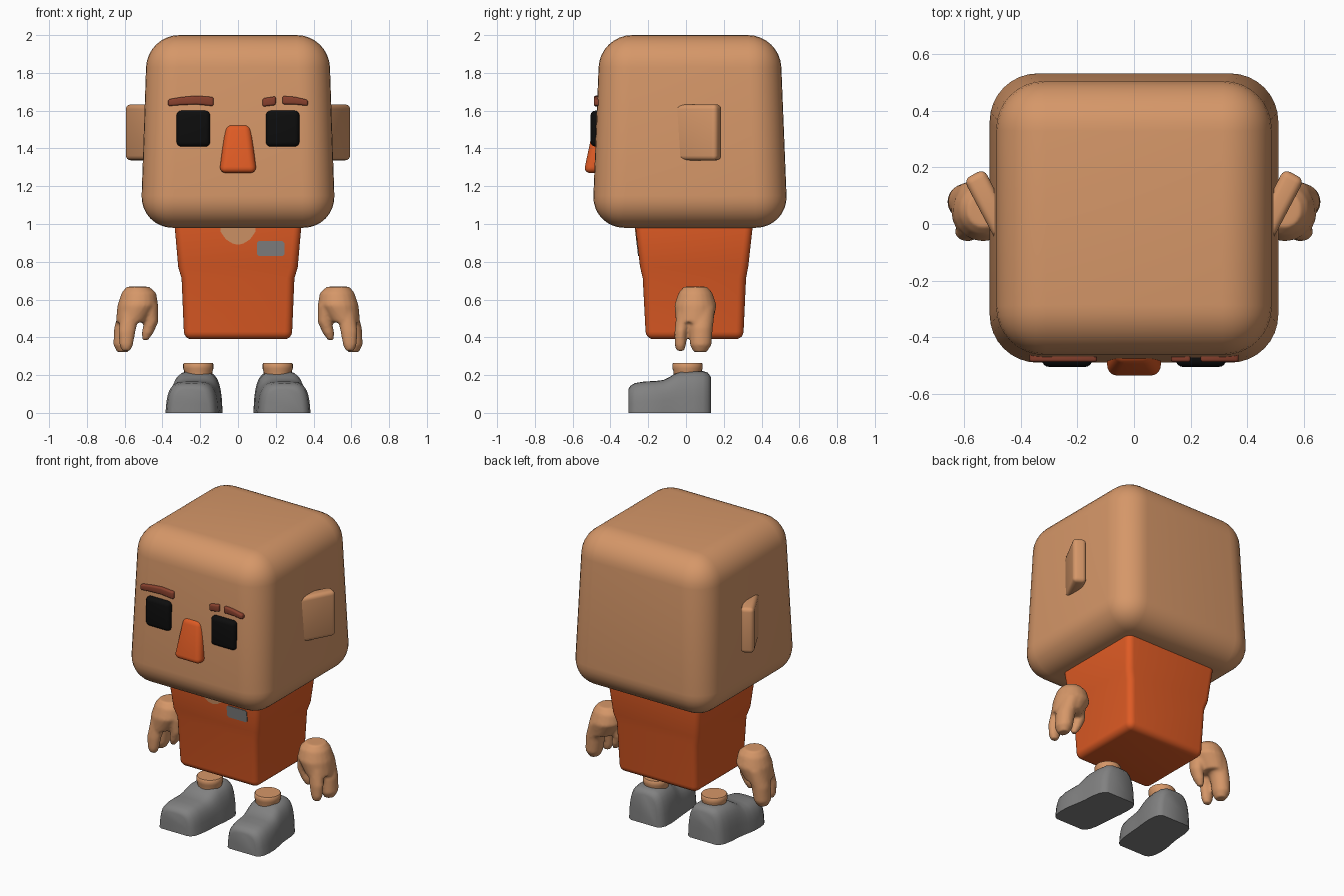
import bpy, bmesh, math


def material(name, rgb):
    m = bpy.data.materials.new(name)
    m.diffuse_color = (*rgb, 1)
    return m


SKIN = material("skin", (0.67, 0.31, 0.14))
ORANGE = material("orange", (0.74, 0.105, 0.018))
GREY = material("grey", (0.22, 0.22, 0.22))
BLACK = material("black", (0.004, 0.004, 0.004))
BROWN = material("brow_brown", (0.25, 0.053, 0.027))


def add_loft(bm, rings):
    """Skin a list of equal-length point rings and cap both ends."""
    loops = [[bm.verts.new(p) for p in r] for r in rings]
    n = len(loops[0])
    for a, b in zip(loops, loops[1:]):
        for i in range(n):
            j = (i + 1) % n
            bm.faces.new((a[i], a[j], b[j], b[i]))
    bm.faces.new(loops[0][::-1])
    bm.faces.new(loops[-1])


def build(name, lofts, mat, bevel=0, segments=5, angle=40):
    """Make one object from lofts, rounding its hard edges."""
    bm = bmesh.new()
    for rings in lofts:
        add_loft(bm, rings)
    bmesh.ops.recalc_face_normals(bm, faces=bm.faces)
    if bevel:
        hard = [e for e in bm.edges if e.calc_face_angle(0) > 0.6]
        bmesh.ops.bevel(bm, geom=hard, offset=bevel, segments=segments,
                        profile=0.5, affect='EDGES', clamp_overlap=True)
    me = bpy.data.meshes.new(name)
    bm.to_mesh(me)
    bm.free()
    me.materials.append(mat)
    ob = bpy.data.objects.new(name, me)
    bpy.context.collection.objects.link(ob)
    bpy.ops.object.select_all(action='DESELECT')
    ob.select_set(True)
    bpy.context.view_layer.objects.active = ob
    bpy.ops.object.shade_smooth_by_angle(angle=math.radians(angle))
    return ob


def rect(z, x0, x1, y0, y1):
    return [(x0, y0, z), (x1, y0, z), (x1, y1, z), (x0, y1, z)]


def ellipse(cx, cy, z, rx, ry, n=20):
    return [(cx + rx * math.cos(2 * math.pi * i / n),
             cy + ry * math.sin(2 * math.pi * i / n), z) for i in range(n)]


def flip(rings, s):
    return [[(s * x, y, z) for x, y, z in r] for r in rings]


# Head: tapered, heavily rounded box
build("head", [[rect(0.98, -0.516, 0.516, -0.497, 0.539),
                rect(2.0, -0.481, 0.481, -0.456, 0.498)]], SKIN, 0.17, 8)

# Torso: shirt flaring over narrower trousers
build("torso", [[rect(z, -w, w, y0, y1) for z, w, y0, y1 in (
    (0.39, 0.285, -0.212, 0.303), (0.71, 0.298, -0.228, 0.317),
    (0.77, 0.316, -0.243, 0.329), (1.03, 0.339, -0.273, 0.358))]],
    ORANGE, 0.04)


# Thin plates lying on the sloped shirt front
def shirt_plate(name, outline, mat):
    def front(z):
        return -0.243 - 0.115 * (z - 0.77)
    build(name, [[[(x, front(z) + d, z) for x, z in outline]
                  for d in (-0.004, 0.004)]], mat)


shirt_plate("neck_opening", [(-0.095, 1.0), (-0.093, 0.96), (-0.065, 0.92),
                             (-0.03, 0.897), (0, 0.89), (0.03, 0.897),
                             (0.065, 0.92), (0.093, 0.96), (0.095, 1.0)], SKIN)
shirt_plate("chest_badge", [(0.10, 0.84), (0.11, 0.83), (0.235, 0.83),
                            (0.245, 0.84), (0.245, 0.90), (0.235, 0.91),
                            (0.11, 0.91), (0.10, 0.90)], GREY)

# Nose: wedge wider and deeper at the bottom
build("nose", [[rect(1.27, -0.099, 0.099, -0.542, -0.44),
                rect(1.53, -0.066, 0.066, -0.487, -0.40)]], ORANGE, 0.035)


# Eyebrows: bars running along x, given as (x, z centre, half height)
def brow(name, stations):
    build(name, [[[(x, -0.488, z - h), (x, -0.44, z - h),
                   (x, -0.44, z + h), (x, -0.488, z + h)]
                  for x, z, h in stations]], BROWN, 0.01, 3)


brow("left_brow", [(-0.37, 1.642, 0.018), (-0.30, 1.651, 0.021),
                   (-0.22, 1.656, 0.023), (-0.13, 1.648, 0.024)])
brow("right_brow_inner", [(0.13, 1.643, 0.022), (0.20, 1.653, 0.023)])
brow("right_brow_outer", [(0.235, 1.656, 0.022), (0.30, 1.653, 0.02),
                          (0.37, 1.641, 0.016)])


# Shoe cross-section: arch with a flat sole
def arch(y, cx, hw, h, n=16):
    pts = []
    for i in range(n + 1):
        a = math.pi * i / n
        c, v = math.cos(a), max(math.sin(a), 0) ** 0.6
        u = math.copysign(abs(c) ** 0.5, c)
        pts.append((cx + hw * u * (1 - 0.08 * v), y, h * v))
    return pts


SHOE = ((-0.305, 0.247, 0.095, 0.125), (-0.295, 0.247, 0.115, 0.143),
        (-0.27, 0.246, 0.131, 0.158), (-0.22, 0.244, 0.140, 0.166),
        (-0.16, 0.240, 0.142, 0.169), (-0.12, 0.235, 0.140, 0.174),
        (-0.09, 0.231, 0.138, 0.188), (-0.06, 0.227, 0.137, 0.207),
        (-0.03, 0.223, 0.137, 0.218), (0.04, 0.218, 0.137, 0.222),
        (0.09, 0.215, 0.130, 0.221), (0.115, 0.214, 0.118, 0.213),
        (0.132, 0.213, 0.095, 0.19))

# Hand pieces: palm, rear finger, front finger, thumb
HAND = (
    ((0.53, 0.05, 0.668, 0.06, 0.062), (0.525, 0.05, 0.635, 0.092, 0.09),
     (0.53, 0.05, 0.57, 0.108, 0.112), (0.565, 0.045, 0.48, 0.082, 0.098)),
    ((0.565, 0.085, 0.56, 0.06, 0.07), (0.60, 0.08, 0.45, 0.056, 0.062),
     (0.61, 0.078, 0.36, 0.05, 0.057), (0.61, 0.075, 0.322, 0.03, 0.035)),
    ((0.57, -0.005, 0.53, 0.05, 0.045), (0.588, -0.027, 0.43, 0.045, 0.034),
     (0.592, -0.03, 0.36, 0.036, 0.03), (0.592, -0.03, 0.328, 0.022, 0.02)),
    ((0.465, 0.03, 0.57, 0.043, 0.055), (0.46, 0.03, 0.48, 0.038, 0.045),
     (0.48, 0.03, 0.42, 0.03, 0.033), (0.49, 0.03, 0.386, 0.015, 0.017)))

# Mirrored parts
for side, s in (("left", -1), ("right", 1)):
    eye = [rect(z, 0.148, 0.325, -0.505, -0.42) for z in (1.41, 1.60)]
    build(side + "_eye", [flip(eye, s)], BLACK, 0.025, 4)

    # Ear flares outward toward the back
    plan = ((0.483, -0.068), (0.602, 0.157), (0.53, 0.195), (0.43, 0.0))
    ear = [[(x, y, z) for x, y in plan] for z in (1.337, 1.633)]
    build(side + "_ear", [flip(ear, s)], SKIN, 0.025, 4)

    build(side + "_shoe", [flip([arch(*r) for r in SHOE], s)], GREY, angle=50)

    ankle = [ellipse(0.21, 0.008, z, r, r, 24)
             for z, r in ((0.17, 0.072), (0.222, 0.075), (0.235, 0.08),
                          (0.258, 0.08), (0.265, 0.075))]
    build(side + "_ankle", [flip(ankle, s)], SKIN)

    # Hand pieces are fused and softened
    hand = build(side + "_hand",
                 [flip([ellipse(*r) for r in part], s) for part in HAND], SKIN)
    fuse = hand.modifiers.new("fuse", 'REMESH')
    fuse.mode = 'VOXEL'
    fuse.voxel_size = 0.009
    fuse.use_smooth_shade = True
    soften = hand.modifiers.new("soften", 'SMOOTH')
    soften.factor = 0.5
    soften.iterations = 5
